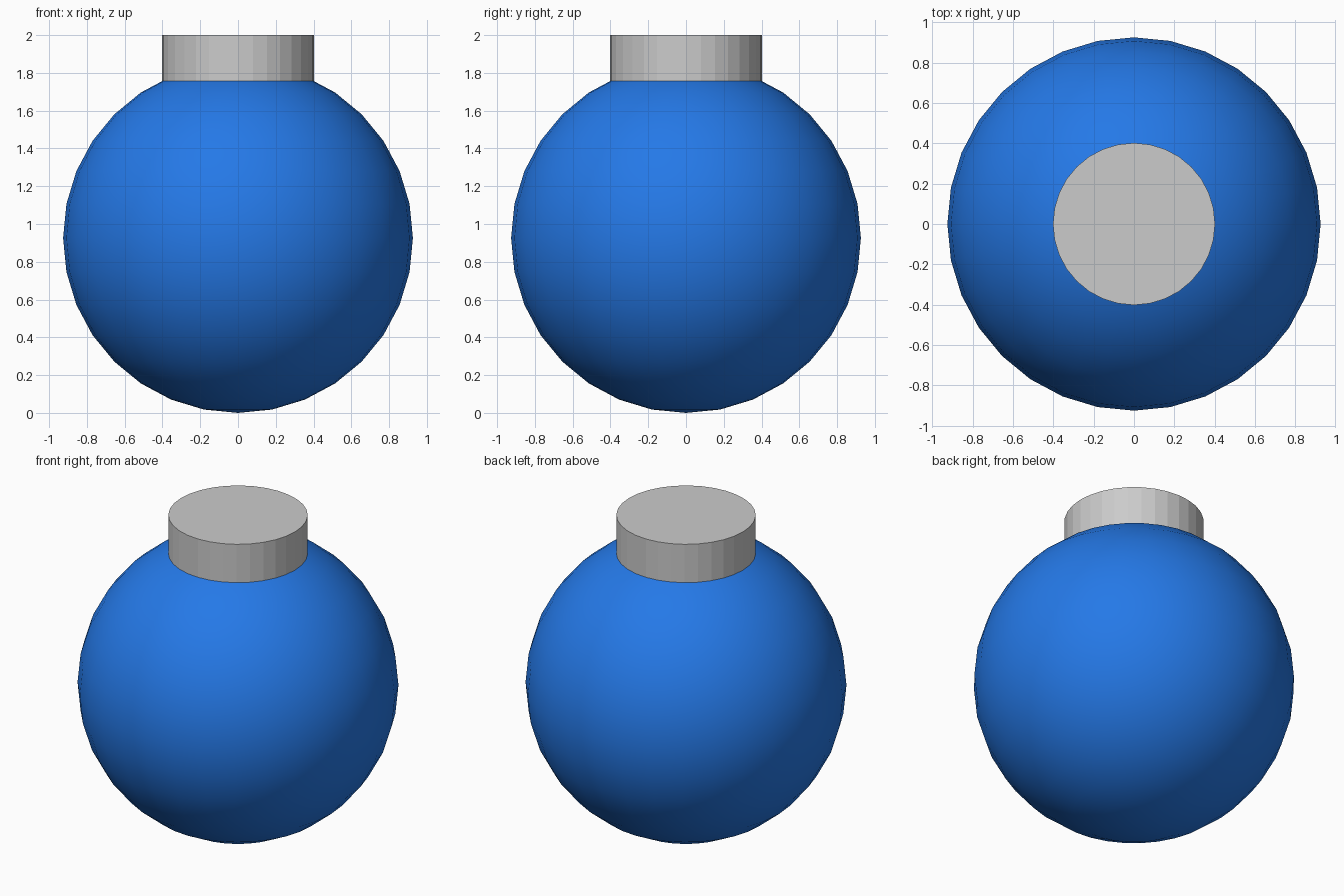
import bpy
import math

if "Cube" in bpy.data.objects:
    bpy.data.objects.remove(bpy.data.objects["Cube"])

R = 0.926                 # globe radius
CAP_R = 0.402             # cap radius
CAP_BOTTOM, CAP_TOP = 1.70, 2.0


def paint(obj, name, rgb):
    mat = bpy.data.materials.new(name)
    mat.diffuse_color = (*rgb, 1.0)
    mat.use_nodes = True
    mat.node_tree.nodes["Principled BSDF"].inputs["Base Color"].default_value = mat.diffuse_color
    obj.data.materials.append(mat)


# round smooth globe resting on the ground
bpy.ops.mesh.primitive_uv_sphere_add(segments=32, ring_count=16, radius=R,
                                     location=(0, 0, R))
globe = bpy.context.object
globe.name = "globe"
bpy.ops.object.shade_smooth()
paint(globe, "blue", (0.018, 0.19, 0.8))

# flat-faced neck cap sunk slightly into the globe
bpy.ops.mesh.primitive_cylinder_add(vertices=32, radius=CAP_R,
                                    depth=CAP_TOP - CAP_BOTTOM,
                                    location=(0, 0, (CAP_TOP + CAP_BOTTOM) / 2))
cap = bpy.context.object
cap.name = "neck_cap"
